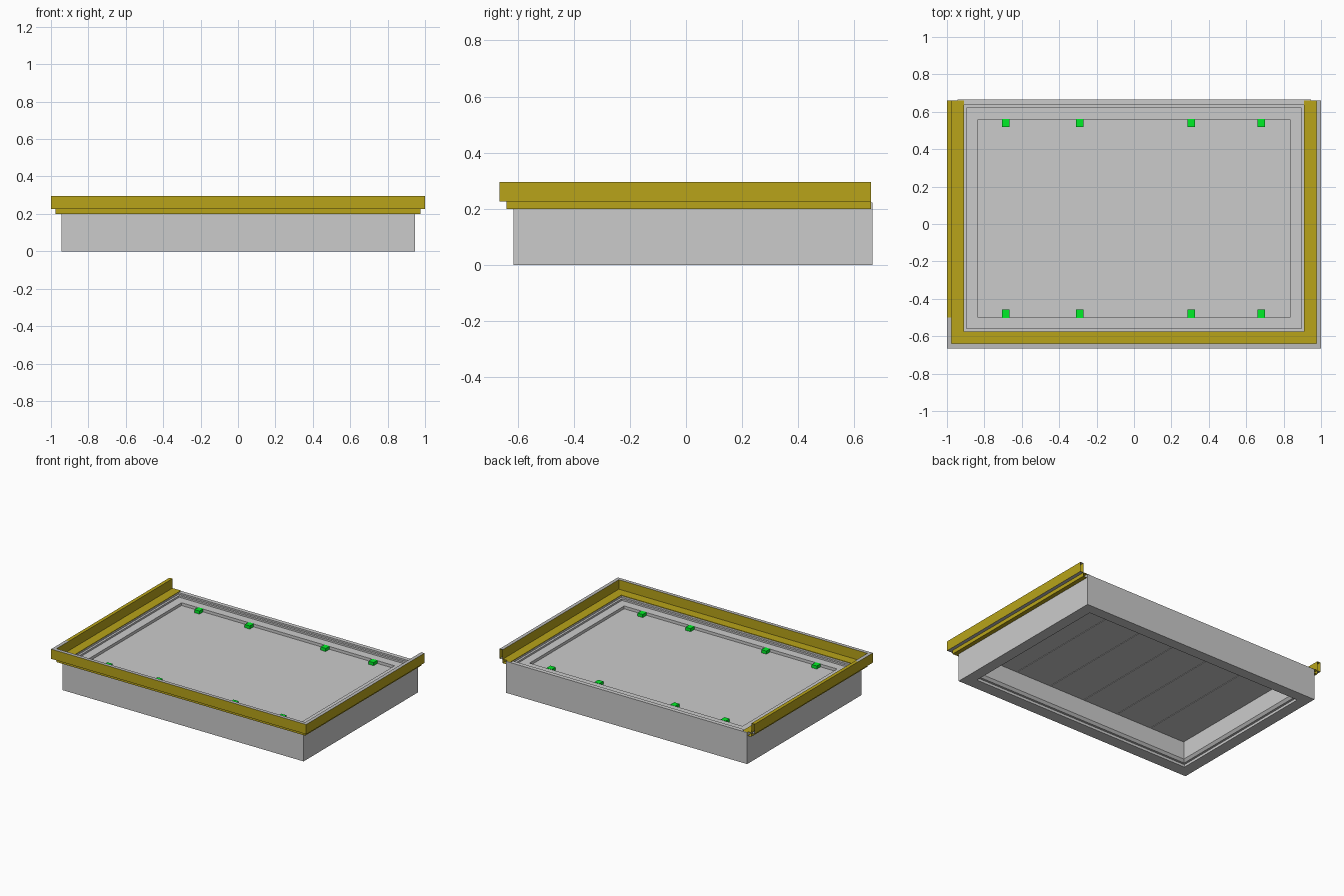
import bpy, bmesh

if "Cube" in bpy.data.objects:
    bpy.data.objects.remove(bpy.data.objects["Cube"])


def material(name, color):
    m = bpy.data.materials.new(name)
    m.diffuse_color = color
    m.use_nodes = True
    m.node_tree.nodes["Principled BSDF"].inputs["Base Color"].default_value = m.diffuse_color
    return m


GOLD = material("gold", (0.48, 0.37, 0.01, 1))
GREEN = material("green", (0.0, 0.85, 0.02, 1))
GREY = material("grey", (0.5, 0.5, 0.5, 1))


def finish(name, bm, mats=()):
    bmesh.ops.recalc_face_normals(bm, faces=bm.faces)
    me = bpy.data.meshes.new(name)
    bm.to_mesh(me)
    bm.free()
    for m in mats:
        me.materials.append(m)
    ob = bpy.data.objects.new(name, me)
    bpy.context.collection.objects.link(ob)
    return ob


def box(name, lo, hi, mats=()):
    bm = bmesh.new()
    bmesh.ops.create_cube(bm, size=1)
    for v in bm.verts:
        for i in range(3):
            v.co[i] = lo[i] + (v.co[i] + 0.5) * (hi[i] - lo[i])
    return finish(name, bm, mats)


def ring_frame(name, rings):
    """Closed rectangular frame lofted through (half_x, y_front, y_back, z)."""
    bm = bmesh.new()
    loops = [[bm.verts.new(p) for p in
              ((-x, a, z), (x, a, z), (x, b, z), (-x, b, z))]
             for x, a, b, z in rings]
    for i in range(len(loops)):
        p, q = loops[i - 1], loops[i]
        for j in range(4):
            k = (j + 1) % 4
            bm.faces.new((p[j], p[k], q[k], q[j]))
    return finish(name, bm)


# Tray body: outer walls, stepped top rim, inner opening and stepped bottom edge
ring_frame("body_frame", [
    (0.945, -0.615, 0.665, 0.0),
    (0.945, -0.615, 0.665, 0.223),
    (0.91, -0.575, 0.635, 0.223),
    (0.91, -0.575, 0.635, 0.212),
    (0.895, -0.56, 0.62, 0.212),
    (0.895, -0.56, 0.62, 0.2),
    (0.835, -0.5, 0.56, 0.2),
    (0.835, -0.5, 0.56, 0.035),
    (0.85, -0.515, 0.575, 0.018),
    (0.865, -0.53, 0.59, 0.018),
    (0.865, -0.53, 0.59, 0.0),
])

# Floor plate, with boards on its underside
box("floor_plate", (-0.835, -0.5, 0.168), (0.835, 0.56, 0.18))
boards, gap = 6, 0.004
width = 1.67 / boards
for i in range(boards):
    x = -0.835 + i * width
    box(f"under_board_{i + 1}", (x + gap / 2, -0.5, 0.16),
        (x + width - gap / 2, 0.56, 0.17))

# Gold edge trim: stepped section swept round left, front and right sides
section = [(-0.035, 0.228), (0.03, 0.228), (0.03, 0.295), (0.055, 0.295),
           (0.055, 0.226), (0.03, 0.226), (0.03, 0.2), (0.0, 0.2),
           (0.0, 0.224), (-0.035, 0.224)]
TOP, UNDER = 2, 4


def station(kind, o, z):
    x, y = 0.945 + o, -0.61 - o
    return {"left_back": (-x, 0.66, z), "left_joint": (-x, -0.5, z),
            "left_front": (-x, y, z), "right_front": (x, y, z),
            "right_back": (x, 0.66, z)}[kind]


bm = bmesh.new()
path = ["left_back", "left_joint", "left_front", "right_front", "right_back"]
rows = [[bm.verts.new(station(k, o, z)) for o, z in section] for k in path]
n = len(section)
for s in range(len(rows) - 1):
    for j in range(n):
        k = (j + 1) % n
        f = bm.faces.new((rows[s][j], rows[s][k], rows[s + 1][k], rows[s + 1][j]))
        # bare grey top edge (except the long left run) and underside
        if j == UNDER or (j == TOP and s > 0):
            f.material_index = 1
finish("edge_trim", bm, (GOLD, GREY))

# Green clips along the front and back of the opening
for i, x in enumerate((-0.685, -0.29, 0.305, 0.68)):
    for side, y in (("front", -0.48), ("back", 0.54)):
        box(f"{side}_clip_{i + 1}", (x - 0.02, y - 0.022, 0.178),
            (x + 0.02, y + 0.022, 0.202), (GREEN,))
